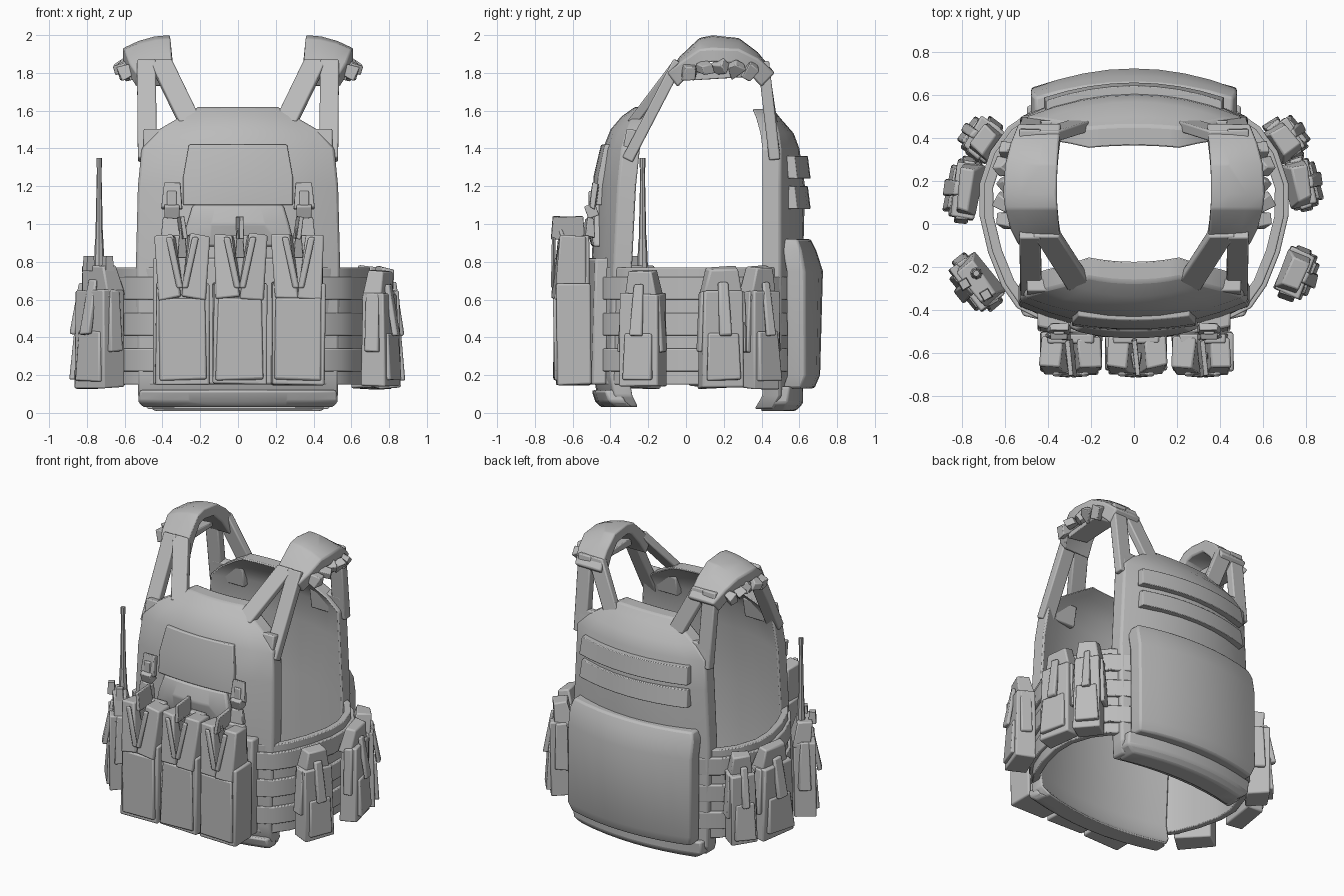
import bpy, bmesh, math, random
from mathutils import Vector, Matrix

random.seed(4)
if "Cube" in bpy.data.objects:
    bpy.data.objects.remove(bpy.data.objects["Cube"])

GREY = (0.5, 0.5, 0.5, 1)
cloth = bpy.data.materials.new("plain grey cloth")
cloth.diffuse_color = GREY
cloth.use_nodes = True
cloth.node_tree.nodes["Principled BSDF"].inputs["Base Color"].default_value = GREY


def finish(name, bm, mirror=False, bevel=0, angle=35):
    bmesh.ops.recalc_face_normals(bm, faces=bm.faces)
    me = bpy.data.meshes.new(name)
    bm.to_mesh(me)
    bm.free()
    me.materials.append(cloth)
    ob = bpy.data.objects.new(name, me)
    bpy.context.collection.objects.link(ob)
    if bevel:
        mod = ob.modifiers.new("soft_edges", 'BEVEL')
        mod.width, mod.segments = bevel, 2
    if mirror:
        ob.modifiers.new("other_side", 'MIRROR')
    bpy.ops.object.select_all(action='DESELECT')
    ob.select_set(True)
    bpy.context.view_layer.objects.active = ob
    bpy.ops.object.shade_smooth_by_angle(angle=math.radians(angle))
    return ob


def slab(name, grid, off, mirror=False, bevel=0):
    """Closed sheet: a grid of points thickened by an offset function."""
    bm = bmesh.new()
    R, C = len(grid), len(grid[0])
    a = [[bm.verts.new(p) for p in row] for row in grid]
    b = [[bm.verts.new(Vector(p) + Vector(off(p))) for p in row] for row in grid]
    for s in (a, b):
        for i in range(R - 1):
            for j in range(C - 1):
                bm.faces.new((s[i][j], s[i][j + 1], s[i + 1][j + 1], s[i + 1][j]))
    rim = [(0, j) for j in range(C)] + [(i, C - 1) for i in range(1, R)]
    rim += [(R - 1, j) for j in range(C - 2, -1, -1)] + [(i, 0) for i in range(R - 2, 0, -1)]
    for (i, j), (k, l) in zip(rim, rim[1:] + rim[:1]):
        bm.faces.new((a[i][j], a[k][l], b[k][l], b[i][j]))
    return finish(name, bm, mirror, bevel)


def panel(name, rows, thick, cols=8, bevel=0.012):
    """Curved panel from rows of (z, half width, y at middle, y at edge)."""
    grid = []
    for z, w, ym, ye in rows:
        ts = [2 * j / cols - 1 for j in range(cols + 1)]
        grid.append([(w * t, ym + (ye - ym) * t * t, z) for t in ts])
    return slab(name, grid, lambda p: (0, thick, 0), bevel=bevel)


def add_box(bm, size, loc, rot=(0, 0, 0), taper=1, jitter=0):
    m = Matrix.Translation(loc)
    for ang, ax in zip(rot, 'XYZ'):
        m = m @ Matrix.Rotation(math.radians(ang), 4, ax)
    vs = bmesh.ops.create_cube(bm, size=1)["verts"]
    for v in vs:
        k = taper if v.co.z > 0 else 1
        v.co = m @ Vector((v.co.x * size[0] * k, v.co.y * size[1] * k, v.co.z * size[2]))
        v.co += Vector([random.uniform(-jitter, jitter) for _ in range(3)])
    return vs


def add_beam(bm, p, q, width, thick):
    """Flat webbing between two points, its width along x."""
    p, q = Vector(p), Vector(q)
    n = (q - p).cross(Vector((1, 0, 0))).normalized() * thick / 2
    h = Vector((width / 2, 0, 0))
    ends = [[bm.verts.new(c + s) for s in (h + n, n - h, -h - n, h - n)] for c in (p, q)]
    for i in range(4):
        k = (i + 1) % 4
        bm.faces.new((ends[0][i], ends[0][k], ends[1][k], ends[1][i]))
    for e in ends:
        bm.faces.new(e)


# Front and back carriers
panel("front_carrier", [(.03, .49, -.42, -.35), (.09, .53, -.47, -.38), (.2, .53, -.49, -.4),
                        (.8, .54, -.5, -.38), (1.2, .53, -.48, -.36), (1.4, .51, -.44, -.34),
                        (1.5, .42, -.4, -.31), (1.57, .3, -.34, -.28), (1.62, .21, -.27, -.25)], .1)
panel("back_carrier", [(.02, .48, .52, .46), (.09, .52, .6, .5), (.8, .53, .62, .5),
                       (1.2, .51, .63, .5), (1.4, .5, .6, .5), (1.48, .42, .57, .49),
                       (1.56, .3, .5, .47), (1.61, .21, .46, .45)], -.1)
# Rolled hems under both carriers
panel("front_hem", [(.03, .5, -.45, -.37), (.06, .53, -.48, -.41), (.12, .52, -.5, -.43)], .09)
panel("back_hem", [(.01, .44, .58, .52), (.05, .5, .62, .54), (.14, .5, .62, .55)], -.13)

# Back pack and webbing rows
panel("back_pack", [(.13, .46, .68, .61), (.2, .48, .71, .635), (.75, .48, .725, .63),
                    (.86, .48, .69, .61), (.92, .46, .66, .59)], -.1)
for i in range(2):
    z = 1.08 + .16 * i
    panel("back_webbing_%d" % (i + 1), [(z, .42, .66, .59), (z + .12, .41, .645, .575)], -.05, bevel=.004)

# Chest patch and magazine backing
panel("chest_patch", [(1.1, .29, -.495, -.475), (1.25, .29, -.49, -.465), (1.42, .26, -.45, -.43)], .04, bevel=.006)
panel("chest_flap", [(.88, .3, -.5, -.49), (1.0, .27, -.535, -.5), (1.1, .24, -.5, -.48)], .05)
panel("magazine_backing", [(.15, .45, -.53, -.5), (.82, .45, -.53, -.48)], .08)

# Cummerbund wrapped round each flank, with a raised webbing layer
path = [(.43, -.43), (.53, -.38), (.6, -.28), (.66, -.13), (.7, .04), (.7, .18), (.65, .33), (.57, .44), (.44, .53)]


def wrap(name, z0, z1, grow, thick):
    grid = [[(x * grow, y * grow, z0 + (z1 - z0) * k / 4) for x, y in path] for k in range(5)]
    slab(name, grid, lambda p: Vector((-p[0], -p[1], 0)).normalized() * thick, True, .006)


wrap("cummerbund", .15, .77, 1, .045)
for i in range(3):
    wrap("cummerbund_webbing_%d" % (i + 1), .22 + .19 * i, .34 + .19 * i, 1.03, .03)

# Shoulder straps, each forked round a slot
bm = bmesh.new()
for y0, y1, yt in ((-.31, -.29, -.04), (.47, .46, .41)):
    add_beam(bm, (.48, y0, 1.34), (.485, yt, 1.86), .1, .06)
    add_beam(bm, (.25, y1, 1.53), (.41, yt, 1.86), .12, .05)
    add_beam(bm, (.38, y0, 1.36), (.38, y1 * .98, 1.5), .24, .06)
finish("shoulder_straps", bm, True, .008)

# Shoulder pads arched over the straps
arch = [(-.1, 1.8), (-.03, 1.89), (.07, 1.985), (.14, 2), (.28, 1.985), (.38, 1.91), (.47, 1.8)]
grid = []
for i, (y, z) in enumerate(arch):
    wide = math.sin(math.pi * i / 6)
    xi, xo = .34 + .02 * wide, .54 + .07 * wide
    grid.append([(xi + (xo - xi) * t, y, z - .07 * t * t * wide) for t in (0, .33, .67, 1)])
slab("shoulder_pad", grid, lambda p: ((0, (.15 - p[1]) * .22, -.075)), True, .01)

# Loose clips and cable loops below the pads
bm = bmesh.new()
for i in range(5):
    add_box(bm, (.09, .07, .06), (.59 + .015 * (i % 2), .02 + .08 * i, 1.81 + .03 * math.sin(i * .8)),
            (15 * i, 25, 20 * i), .8, .012)
add_box(bm, (.17, .3, .03), (.5, .17, 1.8), (0, 12, 0), 1, .012)
finish("pad_clips", bm, True, .006)

# Three magazine pouches with split tops and pull tabs
for i, cx in enumerate((-.295, .01, .32)):
    bm = bmesh.new()
    add_box(bm, (.285, .18, .54), (cx, -.595, .42), (0, 0, 0), .98, .006)
    add_box(bm, (.25, .03, .43), (cx, -.685, .39), (0, 0, 0), .95, .006)
    for s in (-1, 1):
        add_box(bm, (.125, .17, .34), (cx + s * .073, -.61, .77), (-4, s * 5, s * 4), .8, .008)
        add_beam(bm, (cx + s * .07, -.7, .93), (cx + s * .012, -.705, .66), .035, .02)
    add_box(bm, (.24, .05, .28), (cx, -.535, .8), (0, 0, 0), .9)
    finish("magazine_pouch_%d" % (i + 1), bm, bevel=.012)
    bm = bmesh.new()
    add_box(bm, (.025, .18, .12), (cx, -.625, .98), (0, 8 * (i - 1), 6), .9)
    add_box(bm, (.05, .03, .16), (cx, -.64, .9), (20, 0, 0), .6)
    finish("pull_tab_%d" % (i + 1), bm, bevel=.004)

# Chest buckles
bm = bmesh.new()
add_box(bm, (.1, .04, .13), (.35, -.49, 1.15), (-6, 0, 0), .9, .008)
add_box(bm, (.08, .06, .07), (.35, -.5, 1.07), (20, 0, 0))
add_box(bm, (.11, .05, .1), (.35, -.51, .98), (0, 0, 8), .8, .008)
add_box(bm, (.05, .03, .25), (.35, -.5, 1.05))
finish("chest_buckles", bm, True, .006)


def side_pouch(name, x, y, facing, width, depth, z0, z1):
    """Pouch whose local x points away from the body."""
    bm = bmesh.new()
    h = z1 - z0
    add_box(bm, (depth * .85, width, h * .8), (0, 0, z0 + h * .4), (0, 0, 0), .96, .008)
    add_box(bm, (depth * .7, width * .92, h * .26), (-.01, 0, z1 - h * .13), (0, 8, 0), .75, .01)
    add_box(bm, (depth * .95, width * .8, h * .4), (.015, 0, z0 + h * .26), (0, -3, 0), .9, .008)
    add_box(bm, (.03, width * .3, h * .45), (depth * .45, 0, z1 - h * .34), (0, -10, 0), .8, .006)
    for s in (-1, 1):
        add_box(bm, (depth * .5, .03, h * .5), (0, s * width * .49, z0 + h * .55), (s * 3, 0, 0), .8, .006)
    bmesh.ops.transform(bm, verts=bm.verts, matrix=Matrix.Translation((x, y, 0))
                        @ Matrix.Rotation(math.radians(facing), 4, 'Z'))
    finish(name, bm, bevel=.014)


side_pouch("radio_pouch", -.73, -.27, 218, .25, .16, .13, .78)
side_pouch("right_middle_pouch", -.785, .16, 172, .27, .14, .14, .76)
side_pouch("right_rear_pouch", -.70, .39, 145, .17, .17, .15, .76)
side_pouch("left_rear_pouch", .70, .39, 37, .18, .17, .13, .77)
side_pouch("left_middle_pouch", .78, .19, 12, .23, .14, .13, .77)
side_pouch("left_front_pouch", .75, -.23, -22, .22, .16, .14, .75)

# Radio knobs and antenna
bm = bmesh.new()
for dx, dy in ((-.06, -.03), (.04, -.08)):
    add_box(bm, (.05, .05, .08), (-.73 + dx, -.25 + dy, .79), (0, 0, 30), .8)
for r0, r1, z0, z1 in ((.03, .022, .74, .92), (.02, .012, .92, 1.3), (.015, .015, 1.3, 1.35)):
    bmesh.ops.create_cone(bm, cap_ends=True, segments=8, radius1=r0, radius2=r1, depth=z1 - z0,
                          matrix=Matrix.Translation((-.735, -.23, (z0 + z1) / 2)))
finish("radio_antenna", bm)
